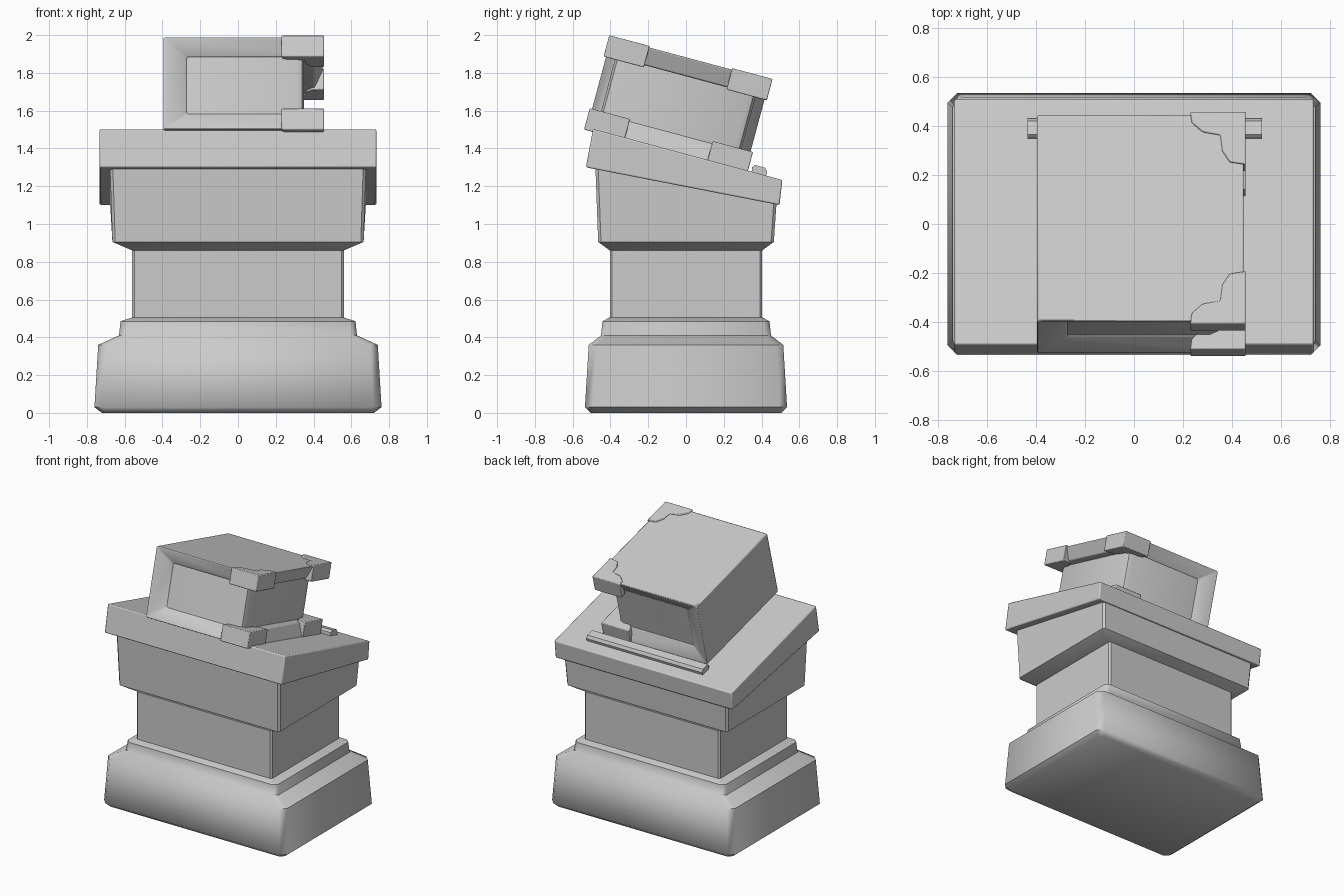
import bpy
import bmesh
import math

cube = bpy.data.objects.get("Cube")
if cube:
    bpy.data.objects.remove(cube, do_unlink=True)

# Single stone grey material
grey = bpy.data.materials.new("stone_grey")
grey.use_nodes = True
COL = (0.6, 0.6, 0.6, 1.0)
grey.diffuse_color = COL
grey.node_tree.nodes["Principled BSDF"].inputs["Base Color"].default_value = COL


def make(name, verts, faces, bevel=0.0, segments=2, smooth=35):
    """Mesh object from points and faces, with optional soft edges."""
    bm = bmesh.new()
    vs = [bm.verts.new(v) for v in verts]
    for f in faces:
        bm.faces.new([vs[i] for i in f])
    bmesh.ops.recalc_face_normals(bm, faces=bm.faces)
    me = bpy.data.meshes.new(name)
    bm.to_mesh(me)
    bm.free()
    me.materials.append(grey)
    ob = bpy.data.objects.new(name, me)
    bpy.context.collection.objects.link(ob)
    if bevel:
        mod = ob.modifiers.new("soft_edges", 'BEVEL')
        mod.width = bevel
        mod.segments = segments
        mod.limit_method = 'ANGLE'
    bpy.ops.object.select_all(action='DESELECT')
    ob.select_set(True)
    bpy.context.view_layer.objects.active = ob
    bpy.ops.object.shade_smooth_by_angle(angle=math.radians(smooth))
    return ob


def loft(name, rings, **kw):
    """Skin a stack of equal-length rings and cap both ends."""
    n = len(rings[0])
    verts = [p for r in rings for p in r]
    faces = [list(range(n)), list(range((len(rings) - 1) * n, len(rings) * n))]
    for k in range(len(rings) - 1):
        for i in range(n):
            j = (i + 1) % n
            faces.append([k * n + i, k * n + j, (k + 1) * n + j, (k + 1) * n + i])
    return make(name, verts, faces, **kw)


def block_ring(hx, hy, z, c):
    """Rectangle with cut corners; z may be a function of y."""
    pts = [(hx - c, -hy), (hx, -hy + c), (hx, hy - c), (hx - c, hy),
           (-hx + c, hy), (-hx, hy - c), (-hx, -hy + c), (-hx + c, -hy)]
    return [(x, y, z(y) if callable(z) else z) for x, y in pts]


# Pedestal: plinth, column and flared capital
loft("plinth", [block_ring(*r) for r in (
    (0.72, 0.505, 0.0, 0.025), (0.76, 0.535, 0.03, 0.04),
    (0.74, 0.515, 0.36, 0.04), (0.63, 0.45, 0.41, 0.03),
    (0.622, 0.442, 0.485, 0.03), (0.56, 0.405, 0.505, 0.01))], smooth=50)
loft("column", [block_ring(0.56, 0.403, z, 0.012) for z in (0.49, 0.88)])
loft("capital", [block_ring(*r) for r in (
    (0.56, 0.403, 0.86, 0.015), (0.665, 0.465, 0.905, 0.015),
    (0.678, 0.48, lambda y: 1.32 - 0.196 * (y + 0.53), 0.015))])

# Sloping wedge-shaped desk top
side = [(-0.53, 1.30), (0.495, 1.10), (0.51, 1.233), (-0.492, 1.503)]
loft("desk_top", [[(x, y, z) for y, z in side] for x in (-0.733, 0.733)],
     bevel=0.008)

# Book space: u across, v down the slope, n away from the desk
CA, SA = math.cos(math.radians(15)), math.sin(math.radians(15))


def book(u, v, n):
    return (u, -0.54 + CA * v + SA * n, 1.50 - SA * v + CA * n)


# Cover: C-shaped shell whose rims slope in towards the pages
outer = [(0.45, 0.008), (-0.395, 0.008), (-0.395, 0.509), (0.45, 0.509)]
inner = [(0.405, 0.105), (-0.27, 0.105), (-0.27, 0.412), (0.405, 0.412)]
verts = []
for vo, vi in ((0.01, 0.06), (0.885, 0.835)):
    verts += [book(u, vo, n) for u, n in outer]
    verts += [book(u, vi, n) for u, n in inner]
faces = [[0, 8, 12, 4], [3, 11, 15, 7]]
for i in range(3):
    faces += [[i, i + 1, i + 9, i + 8], [i + 4, i + 5, i + 13, i + 12],
              [i, i + 1, i + 5, i + 4], [i + 8, i + 9, i + 13, i + 12]]
make("book_cover", verts, faces, bevel=0.008)

# Page block with softened fore corners
page = [(-0.30, 0.062), (0.31, 0.062), (0.34, 0.075), (0.35, 0.10),
        (0.35, 0.795), (0.34, 0.82), (0.31, 0.833), (-0.30, 0.833)]
loft("pages", [[book(u, v, n) for u, v in page] for n in (0.09, 0.425)])

# Stepped corner guards on both covers, front and back
guard = [(0.455, 0.0), (0.23, 0.0), (0.235, 0.045), (0.28, 0.085),
         (0.352, 0.098), (0.36, 0.165), (0.39, 0.212), (0.455, 0.222)]
for cover, lo, hi in (("lower", 0.0, 0.117), ("upper", 0.40, 0.517)):
    for end in ("front", "back"):
        pts = [(u, v if end == "front" else 0.895 - v) for u, v in guard]
        loft(f"{cover}_{end}_corner_guard",
             [[book(u, v, n) for u, v in pts] for n in (lo, hi)], bevel=0.005)

# Ledge bar behind the book
ledge = [(0.345, 1.25), (0.415, 1.23), (0.43, 1.275), (0.42, 1.297),
         (0.365, 1.313), (0.35, 1.30)]
loft("ledge_bar", [[(x, y, z) for y, z in ledge] for x in (-0.435, 0.522)])
